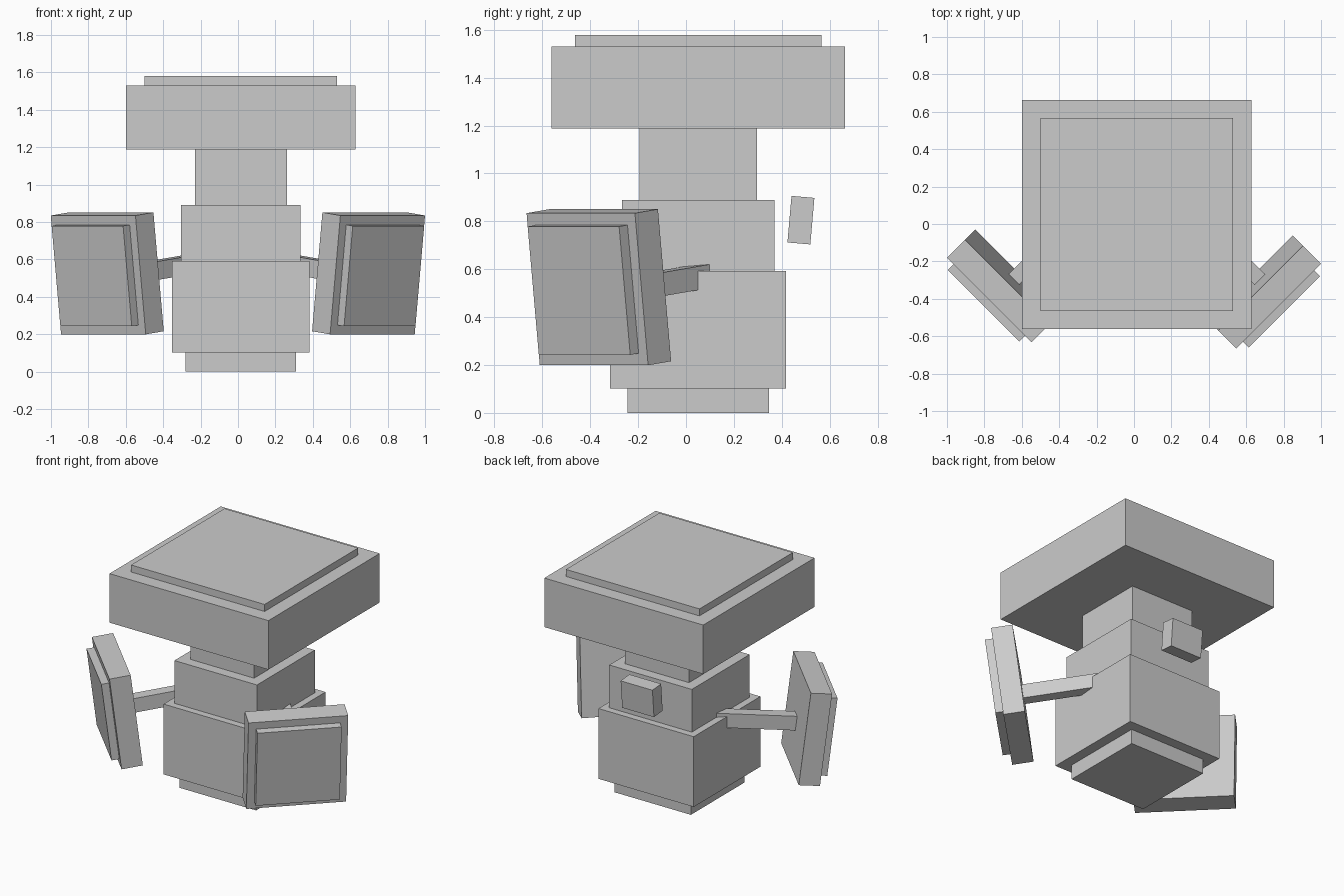
import bpy
from math import radians
from mathutils import Vector, Euler

if "Cube" in bpy.data.objects:
    bpy.data.objects.remove(bpy.data.objects["Cube"])


def box(name, size, center, rot=(0, 0, 0)):
    bpy.ops.mesh.primitive_cube_add(size=1, location=center, rotation=rot)
    ob = bpy.context.object
    ob.name = name
    ob.scale = size
    bpy.ops.object.transform_apply(location=False, rotation=False, scale=True)
    return ob


# Stacked square tiers of the body: name, width, bottom, top
CX, CY = 0.015, 0.051
tiers = [
    ("foot", 0.59, 0.0, 0.102),
    ("lower_body", 0.735, 0.102, 0.592),
    ("upper_body", 0.637, 0.592, 0.89),
    ("neck", 0.492, 0.89, 1.188),
    ("head", 1.226, 1.188, 1.53),
    ("head_cap", 1.03, 1.53, 1.579),
]
for name, w, z0, z1 in tiers:
    box(name, (w, w, z1 - z0), (CX, CY, (z0 + z1) / 2))

# Small tilted block floating behind the body
box("back_block", (0.245, 0.096, 0.195), (0.006, 0.48, 0.805), (radians(-5), 0, 0))

# Arms with tilted square shields, each shield carrying a raised panel
for side, sign, shield_center, arm_x in (
    ("right", 1, Vector((0.698, -0.364, 0.525)), 0.478),
    ("left", -1, Vector((-0.699, -0.331, 0.525)), -0.448),
):
    rot = Euler((radians(7), 0, sign * radians(45)))
    outward = rot.to_matrix() @ Vector((0, -1, 0))
    box(side + "_arm", (0.08, 0.62, 0.098), (arm_x, -0.102, 0.541), rot)
    box(side + "_shield", (0.64, 0.137, 0.64), shield_center, rot)
    box(side + "_shield_panel", (0.54, 0.05, 0.54),
        shield_center + outward * (0.137 / 2 + 0.025), rot)
